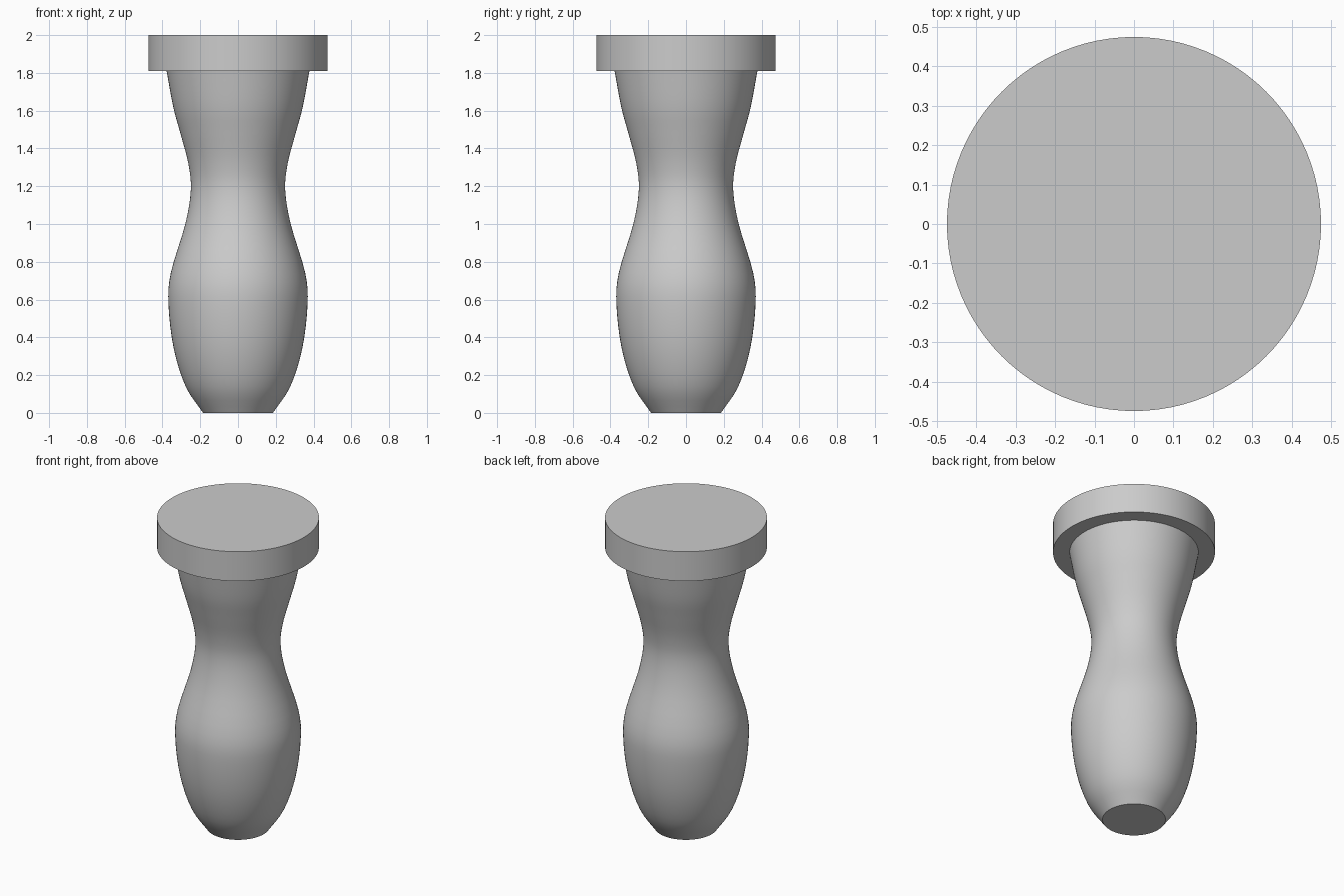
import bpy
import bmesh
import math
from mathutils import Vector

cube = bpy.data.objects.get("Cube")
if cube:
    bpy.data.objects.remove(cube)

SIDES = 96

grey = bpy.data.materials.new("light grey")
grey.use_nodes = True
color = (0.6, 0.6, 0.6, 1)
grey.diffuse_color = color
grey.node_tree.nodes["Principled BSDF"].inputs["Base Color"].default_value = color


def smooth_profile(points, steps=4):
    """Catmull-Rom curve through (radius, height) points."""
    p = [Vector(q) for q in points]
    p = [2 * p[0] - p[1]] + p + [2 * p[-1] - p[-2]]
    result = []
    for a, b, c, d in zip(p, p[1:], p[2:], p[3:]):
        for i in range(steps):
            t = i / steps
            result.append(b + (c - a) * t / 2
                          + (2 * a - 5 * b + 4 * c - d) * t**2 / 2
                          + (3 * b - a - 3 * c + d) * t**3 / 2)
    return result + [p[-2]]


def lathe(name, profile):
    """Spin a profile about z and cap both ends."""
    bm = bmesh.new()
    rings = []
    for r, z in profile:
        angles = [math.tau * i / SIDES for i in range(SIDES)]
        rings.append([bm.verts.new((r * math.cos(a), r * math.sin(a), z)) for a in angles])
    for low, high in zip(rings, rings[1:]):
        for i in range(SIDES):
            j = (i + 1) % SIDES
            bm.faces.new((low[i], low[j], high[j], high[i]))
    bm.faces.new(rings[0][::-1])
    bm.faces.new(rings[-1])
    mesh = bpy.data.meshes.new(name)
    bm.to_mesh(mesh)
    bm.free()
    mesh.materials.append(grey)
    obj = bpy.data.objects.new(name, mesh)
    bpy.context.collection.objects.link(obj)
    bpy.ops.object.select_all(action="DESELECT")
    obj.select_set(True)
    bpy.context.view_layer.objects.active = obj
    bpy.ops.object.shade_smooth_by_angle(angle=math.radians(35))
    return obj


# Waisted handle, from the flat foot up to the cap
lathe("handle", smooth_profile([
    (0.185, 0), (0.277, 0.14), (0.34, 0.34), (0.368, 0.57), (0.356, 0.74),
    (0.279, 1.0), (0.25, 1.18), (0.263, 1.32), (0.305, 1.48), (0.343, 1.62),
    (0.378, 1.81)]))

# Flat round cap
lathe("cap", [(0.475, 1.81), (0.475, 2.0)])
